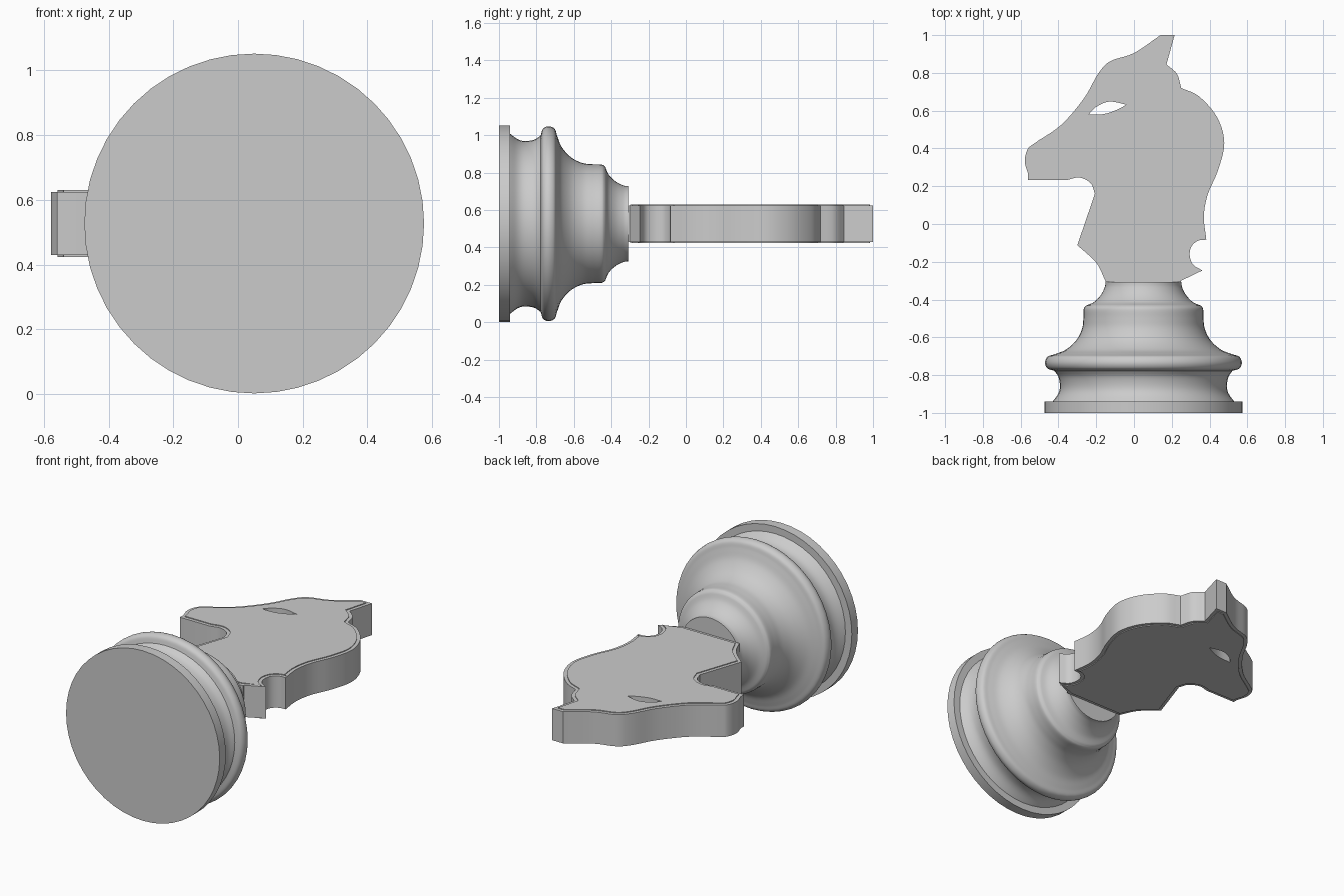
import bpy, bmesh, math
from mathutils import Vector, Matrix

if "Cube" in bpy.data.objects:
    bpy.data.objects.remove(bpy.data.objects["Cube"], do_unlink=True)

CX, CZ = 0.05, 0.527

grey = bpy.data.materials.new("light_grey")
grey.use_nodes = True
grey.diffuse_color = (0.6, 0.6, 0.6, 1)
grey.node_tree.nodes["Principled BSDF"].inputs["Base Color"].default_value = (0.6, 0.6, 0.6, 1)


def smooth_path(pts, steps=5):
    """Catmull-Rom curve through the points."""
    v = [Vector(p) for p in pts]
    if len(v) < 3:
        return v
    v = [2 * v[0] - v[1]] + v + [2 * v[-1] - v[-2]]
    out = []
    for a, b, c, d in zip(v, v[1:], v[2:], v[3:]):
        for i in range(steps):
            t = i / steps
            out.append(0.5 * (2 * b + (c - a) * t + (2 * a - 5 * b + 4 * c - d) * t ** 2
                              + (3 * b - a - 3 * c + d) * t ** 3))
    return out + [v[-2]]


def join_runs(runs):
    """Smooth runs joined at sharp corners."""
    out = []
    for run in runs:
        for p in smooth_path(run):
            if not out or (p - out[-1]).length > 1e-4:
                out.append(p)
    return out


def inset(loop, dist):
    """Move a clockwise outline inward with mitred corners."""
    out = []
    for i, p in enumerate(loop):
        a = (p - loop[i - 1]).normalized()
        b = (loop[(i + 1) % len(loop)] - p).normalized()
        na, nb = Vector((a.y, -a.x)), Vector((b.y, -b.x))
        m = na + nb
        out.append(p + m * (dist / max(0.4, 1 + na.dot(nb))))
    return out


def finish(obj, angle):
    obj.data.materials.clear()
    obj.data.materials.append(grey)
    bpy.ops.object.select_all(action='DESELECT')
    obj.select_set(True)
    bpy.context.view_layer.objects.active = obj
    bpy.ops.object.shade_smooth_by_angle(angle=math.radians(angle))


def slab(name, loops, z0, z1):
    """Flat filled outline with holes, extruded between two heights."""
    cu = bpy.data.curves.new(name, 'CURVE')
    cu.dimensions = '2D'
    cu.fill_mode = 'BOTH'
    cu.extrude = (z1 - z0) / 2
    for loop in loops:
        sp = cu.splines.new('POLY')
        sp.points.add(len(loop) - 1)
        for q, p in zip(sp.points, loop):
            q.co = (p.x, p.y, 0, 1)
        sp.use_cyclic_u = True
    tmp = bpy.data.objects.new(name + "_outline", cu)
    bpy.context.collection.objects.link(tmp)
    bpy.context.view_layer.update()
    me = bpy.data.meshes.new_from_object(tmp.evaluated_get(bpy.context.evaluated_depsgraph_get()))
    bpy.data.objects.remove(tmp, do_unlink=True)
    me.transform(Matrix.Translation((0, 0, (z0 + z1) / 2)))
    bm = bmesh.new()
    bm.from_mesh(me)
    bmesh.ops.remove_doubles(bm, verts=bm.verts, dist=1e-5)
    bmesh.ops.recalc_face_normals(bm, faces=bm.faces)
    bm.to_mesh(me)
    bm.free()
    obj = bpy.data.objects.new(name, me)
    bpy.context.collection.objects.link(obj)
    finish(obj, 25)


def turned(name, profile, sides=48):
    """Lathe (radius, y) points around the lengthwise axis."""
    bm = bmesh.new()
    rings = []
    for r, y in profile:
        rings.append([bm.verts.new((CX + r * math.cos(k * math.tau / sides), y,
                                    CZ + r * math.sin(k * math.tau / sides)))
                      for k in range(sides)])
    for a, b in zip(rings, rings[1:]):
        for k in range(sides):
            n = (k + 1) % sides
            bm.faces.new((a[k], a[n], b[n], b[k]))
    bm.faces.new(rings[0])
    bm.faces.new(rings[-1])
    bmesh.ops.recalc_face_normals(bm, faces=bm.faces)
    me = bpy.data.meshes.new(name)
    bm.to_mesh(me)
    bm.free()
    obj = bpy.data.objects.new(name, me)
    bpy.context.collection.objects.link(obj)
    finish(obj, 35)


# Turned pedestal: foot disc, hollow, bead, cove, collar and neck
turned("foot_disc", [(0.525, -1), (0.525, -0.94)])
turned("pedestal", join_runs([
    [(0.485, -0.945), (0.452, -0.9), (0.442, -0.86), (0.45, -0.81), (0.472, -0.777)],
    [(0.472, -0.777), (0.508, -0.765), (0.521, -0.735), (0.508, -0.703), (0.472, -0.69)],
    [(0.472, -0.69), (0.41, -0.665), (0.355, -0.615), (0.325, -0.555), (0.318, -0.5),
     (0.316, -0.45), (0.303, -0.432)],
    [(0.303, -0.432), (0.26, -0.412), (0.225, -0.375), (0.205, -0.335), (0.201, -0.308)],
]))

# Horse head outline, clockwise from the ear
head = join_runs([
    [(0.14, 1), (0.215, 1)],
    [(0.215, 1), (0.172, 0.845)],
    [(0.172, 0.845), (0.227, 0.795), (0.25, 0.72)],
    [(0.25, 0.72), (0.345, 0.675), (0.44, 0.565), (0.478, 0.43), (0.445, 0.285),
     (0.39, 0.155), (0.37, 0.04), (0.383, -0.083)],
    [(0.383, -0.083), (0.34, -0.088), (0.305, -0.118), (0.295, -0.165),
     (0.313, -0.215), (0.362, -0.246)],
    [(0.362, -0.246), (0.25, -0.3)],
    [(0.25, -0.308), (-0.152, -0.308)],
    [(-0.152, -0.3), (-0.2, -0.205), (-0.3, -0.112)],
    [(-0.3, -0.112), (-0.207, 0.16)],
    [(-0.207, 0.16), (-0.23, 0.217), (-0.29, 0.246), (-0.355, 0.233)],
    [(-0.355, 0.233), (-0.56, 0.233)],
    [(-0.56, 0.233), (-0.56, 0.265)],
    [(-0.56, 0.265), (-0.578, 0.33), (-0.563, 0.395), (-0.52, 0.432), (-0.385, 0.525),
     (-0.265, 0.665), (-0.19, 0.795), (-0.125, 0.862), (0, 0.905), (0.139, 0.999)],
])
eye = join_runs([
    [(-0.24, 0.58), (-0.2, 0.62), (-0.13, 0.648), (-0.04, 0.632)],
    [(-0.04, 0.632), (-0.09, 0.605), (-0.16, 0.582), (-0.239, 0.579)],
])

# Head body with raised face plates on both sides, eye cut through
slab("head", [head, eye], 0.429, 0.625)
rim = inset(head, 0.02)
slab("upper_face_plate", [rim, eye], 0.6245, 0.63)
slab("lower_face_plate", [rim, eye], 0.424, 0.4295)
